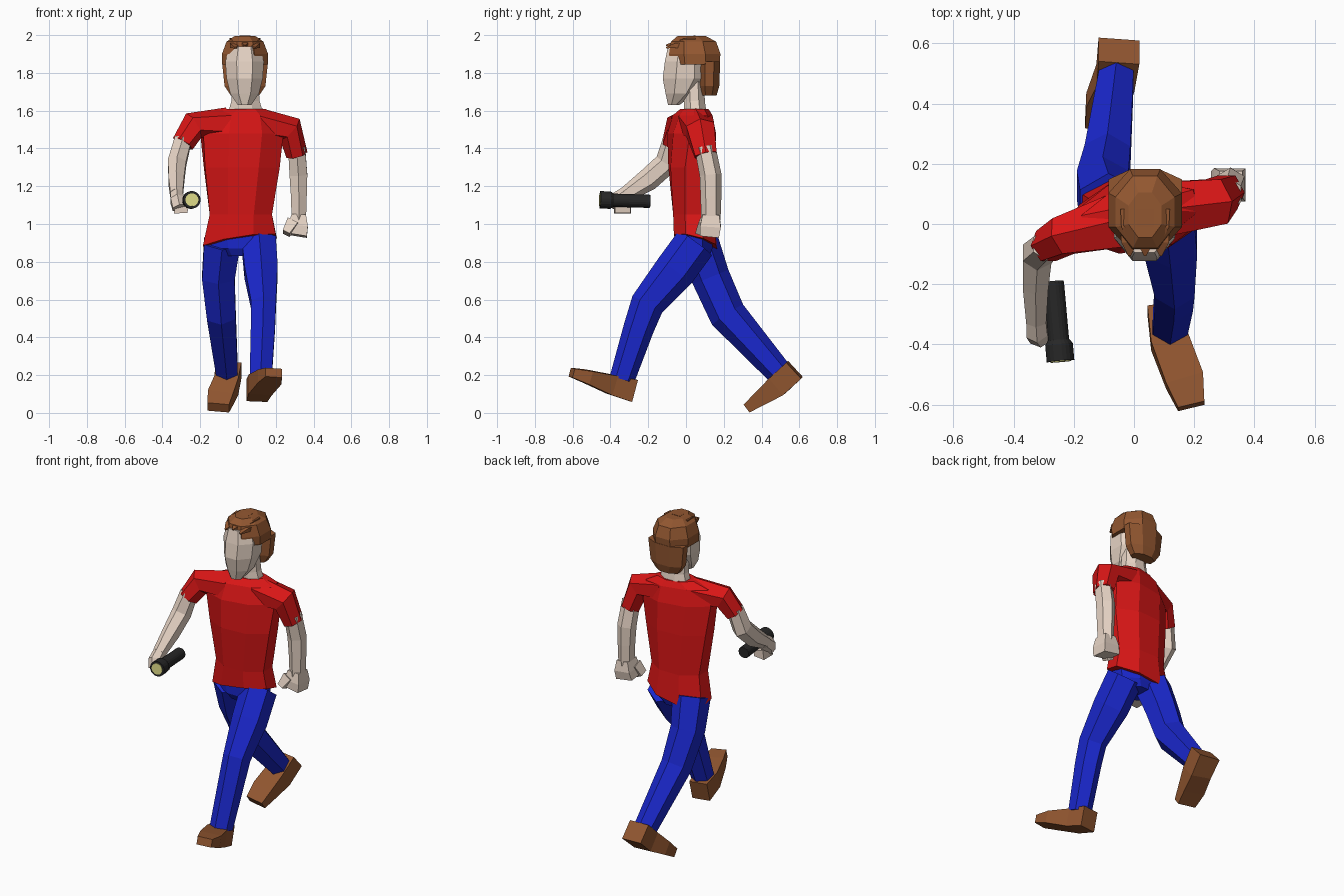
import bpy, bmesh, math
from mathutils import Vector, Matrix


def material(name, rgb):
    m = bpy.data.materials.new(name)
    m.diffuse_color = (*rgb, 1)
    return m


SKIN = material("skin", (0.80, 0.66, 0.56))
RED = material("shirt_red", (0.70, 0.008, 0.008))
BLUE = material("trouser_blue", (0.01, 0.02, 0.60))
BROWN = material("brown", (0.29, 0.095, 0.03))
BLACK = material("black", (0.02, 0.02, 0.02))
LENS = material("lens_yellow", (0.75, 0.72, 0.25))


def loft(name, rings, mat, n=6, ref=(1, 0, 0), normal=None):
    """Skin of n-sided rings (x, y, z, half width along ref, half depth[, yaw, normal])."""
    bm = bmesh.new()
    pts = [Vector(r[:3]) for r in rings]
    loops = []
    for i, r in enumerate(rings):
        before = (pts[i] - pts[i - 1]).normalized() if i else Vector()
        after = (pts[i + 1] - pts[i]).normalized() if i < len(pts) - 1 else Vector()
        t = Vector(r[6] if len(r) > 6 else normal or before + after).normalized()
        u = Matrix.Rotation(math.radians(r[5] if len(r) > 5 else 0), 3, 'Z') @ Vector(ref)
        u = (u - t * u.dot(t)).normalized()
        v = t.cross(u)
        k = 1 / math.cos(math.pi / n)
        angles = [(j + 0.5) * math.tau / n for j in range(n)]
        loops.append([bm.verts.new(pts[i] + u * r[3] * k * math.cos(a) + v * r[4] * k * math.sin(a))
                      for a in angles])
    for p, q in zip(loops, loops[1:]):
        for j in range(n):
            bm.faces.new((p[j], p[(j + 1) % n], q[(j + 1) % n], q[j]))
    bm.faces.new(loops[0][::-1])
    bm.faces.new(loops[-1])
    bmesh.ops.recalc_face_normals(bm, faces=bm.faces)
    me = bpy.data.meshes.new(name)
    bm.to_mesh(me)
    bm.free()
    me.materials.append(mat)
    ob = bpy.data.objects.new(name, me)
    bpy.context.collection.objects.link(ob)
    return ob


UP = (0, 0, 1)

# Shirt body, hem tilted and shoulders twisted
loft("shirt_body", [
    (0.01, 0.05, 0.905, 0.195, 0.115, -4, (-0.15, 0.25, 1)),
    (0.015, 0.04, 1.05, 0.165, 0.108),
    (0.02, 0.03, 1.30, 0.198, 0.118, 4),
    (0.02, 0.03, 1.48, 0.215, 0.115, 10),
    (0.02, 0.035, 1.575, 0.19, 0.09, 13),
    (0.03, 0.045, 1.61, 0.11, 0.065, 13)], RED, 8, normal=UP)

# Sleeves
loft("sleeve_left", [(-0.06, 0.01, 1.53, 0.09, 0.075), (-0.235, -0.04, 1.52, 0.062, 0.066),
                     (-0.292, -0.073, 1.425, 0.052, 0.052)], RED, 6, (0, 1, 0))
loft("sleeve_right", [(0.10, 0.05, 1.53, 0.09, 0.075), (0.275, 0.075, 1.50, 0.075, 0.066),
                      (0.312, 0.105, 1.365, 0.058, 0.05)], RED, 6, (0, 1, 0))

# Arms
loft("arm_left", [(-0.29, -0.07, 1.45, 0.045, 0.045), (-0.322, -0.10, 1.325, 0.048, 0.055),
                  (-0.327, -0.20, 1.235, 0.042, 0.052), (-0.325, -0.32, 1.155, 0.033, 0.036)], SKIN)
loft("arm_right", [(0.31, 0.10, 1.41, 0.045, 0.048), (0.32, 0.13, 1.26, 0.047, 0.050),
                   (0.322, 0.132, 1.15, 0.042, 0.048), (0.322, 0.132, 1.02, 0.038, 0.044)], SKIN)

# Hands and thumbs
loft("hand_left", [(-0.326, -0.30, 1.165, 0.032, 0.038), (-0.322, -0.355, 1.125, 0.035, 0.045),
                   (-0.31, -0.375, 1.085, 0.036, 0.034)], SKIN)
loft("fingers_left", [(-0.335, -0.335, 1.085, 0.045, 0.03), (-0.265, -0.335, 1.075, 0.04, 0.016)],
     SKIN, 4, (0, 1, 0))
loft("hand_right", [(0.322, 0.132, 1.05, 0.038, 0.044), (0.318, 0.13, 0.99, 0.052, 0.055),
                    (0.31, 0.125, 0.94, 0.055, 0.05)], SKIN, 4)
loft("thumb_right", [(0.29, 0.10, 1.01, 0.03, 0.03), (0.255, 0.075, 0.95, 0.02, 0.025)], SKIN, 4)

# Trousers
loft("trouser_hips", [(0.01, 0.055, 0.83, 0.10, 0.07), (0.01, 0.05, 0.87, 0.15, 0.09),
                      (0.01, 0.05, 0.96, 0.165, 0.09)], BLUE, 8, normal=UP)
loft("trouser_leg_front", [
    (0.11, 0.05, 0.90, 0.09, 0.095), (0.122, -0.06, 0.75, 0.088, 0.095),
    (0.135, -0.205, 0.575, 0.066, 0.078), (0.132, -0.25, 0.45, 0.064, 0.07),
    (0.12, -0.338, 0.18, 0.058, 0.058)], BLUE)
loft("trouser_leg_back", [
    (-0.085, 0.065, 0.90, 0.095, 0.095), (-0.104, 0.13, 0.72, 0.086, 0.088),
    (-0.088, 0.22, 0.52, 0.076, 0.085), (-0.058, 0.492, 0.215, 0.057, 0.06)], BLUE)

# Shoes, heel to toe
loft("shoe_front", [
    (0.10, -0.278, 0.118, 0.056, 0.06), (0.118, -0.39, 0.148, 0.063, 0.053),
    (0.168, -0.52, 0.190, 0.064, 0.036), (0.19, -0.605, 0.213, 0.045, 0.024)], BROWN, 4)
loft("shoe_back", [
    (-0.05, 0.575, 0.228, 0.068, 0.058), (-0.062, 0.485, 0.145, 0.064, 0.058),
    (-0.092, 0.40, 0.082, 0.068, 0.040), (-0.105, 0.327, 0.028, 0.058, 0.026)], BROWN, 4)

# Neck and head
loft("neck", [(0.04, 0.05, 1.58, 0.095, 0.06), (0.04, 0.045, 1.65, 0.075, 0.055),
              (0.035, 0.04, 1.76, 0.07, 0.055)], SKIN, 8, normal=UP)
loft("head", [
    (0.035, -0.065, 1.63, 0.036, 0.03), (0.035, -0.03, 1.69, 0.076, 0.078),
    (0.035, -0.005, 1.77, 0.096, 0.118), (0.035, 0.0, 1.86, 0.102, 0.112),
    (0.035, 0.005, 1.94, 0.08, 0.100)], SKIN, 8, normal=UP)

# Hair cap, hair at the back and tufts over the forehead
loft("hair_cap", [
    (0.037, 0.048, 1.845, 0.122, 0.130), (0.037, 0.046, 1.90, 0.122, 0.136),
    (0.037, 0.04, 1.965, 0.098, 0.120), (0.037, 0.03, 1.995, 0.055, 0.075)], BROWN, 8, normal=UP)
loft("hair_back", [
    (0.037, 0.12, 1.68, 0.075, 0.042), (0.037, 0.123, 1.73, 0.108, 0.053),
    (0.037, 0.125, 1.86, 0.122, 0.056)], BROWN, 8, normal=UP)
for row, (y, z) in enumerate(((-0.06, 1.957), (-0.01, 1.983))):
    for i in range(-1, 2):
        x = 0.037 + i * 0.052
        drop = 0.012 * abs(i)
        loft(f"hair_tuft_{row}_{i + 2}", [(x, y + 0.06, z - drop, 0.03, 0.014),
                                          (x, y, z - drop, 0.027, 0.012),
                                          (x, y - 0.045, z - drop - 0.012, 0.004, 0.004)], BROWN, 4)


# Torch: body, flared head, rim and lens along one axis
def along(y):
    return (-0.268 - (y + 0.19) * 0.09, y, 1.12 - (y + 0.19) * 0.03)


loft("torch_body", [(*along(-0.19), 0.032, 0.032), (*along(-0.195), 0.035, 0.035),
                    (*along(-0.39), 0.035, 0.035)], BLACK, 20)
loft("torch_head", [(*along(-0.385), 0.036, 0.036), (*along(-0.40), 0.046, 0.046),
                    (*along(-0.455), 0.046, 0.046)], BLACK, 20)
loft("torch_lens", [(*along(-0.44), 0.034, 0.034), (*along(-0.458), 0.034, 0.034)], LENS, 20)
